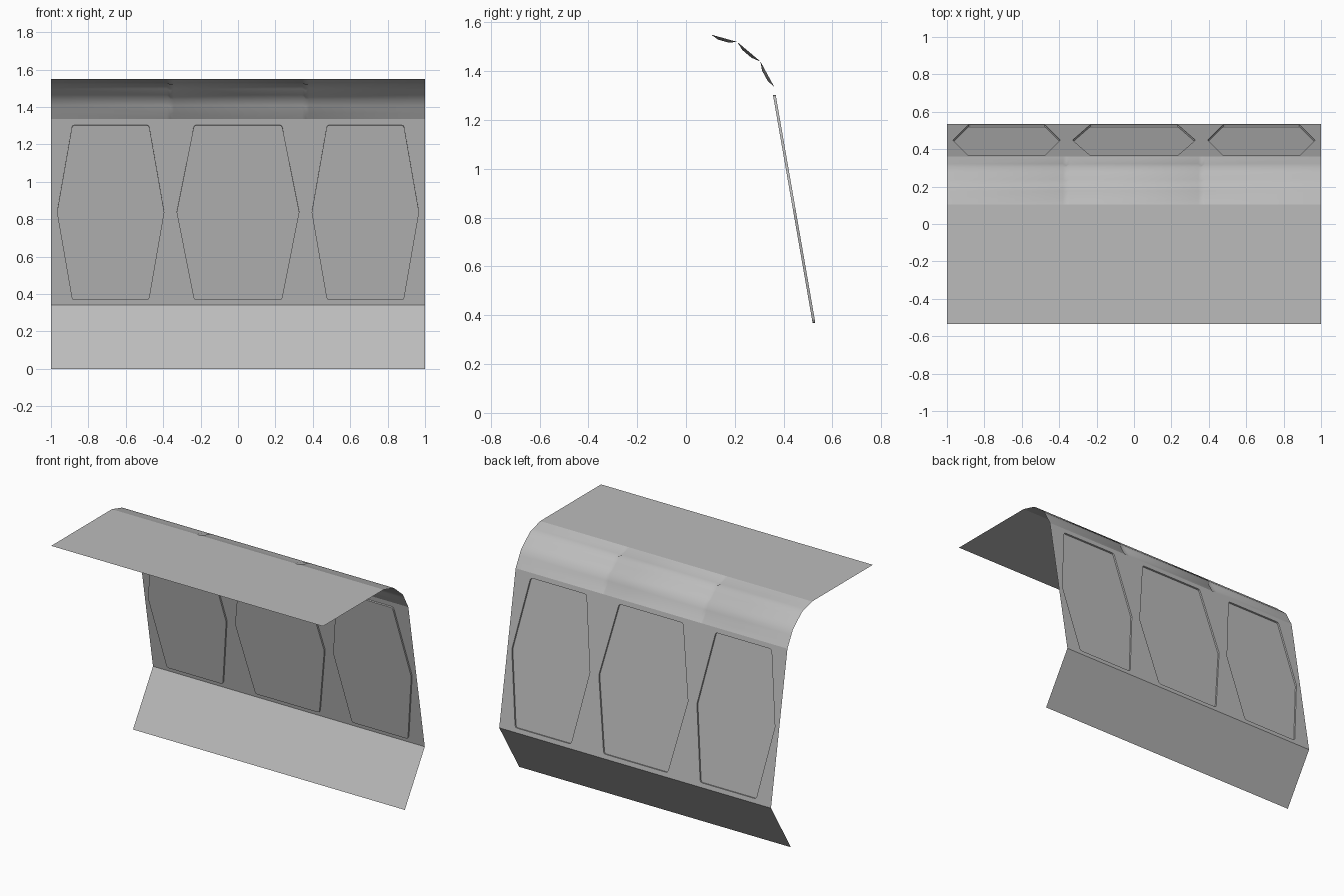
import bpy, bmesh
from mathutils import Vector

if "Cube" in bpy.data.objects:
    bpy.data.objects.remove(bpy.data.objects["Cube"])

grey = bpy.data.materials.new("plain grey")
grey.diffuse_color = (0.5, 0.5, 0.5, 1)
grey.use_nodes = True
grey.node_tree.nodes["Principled BSDF"].inputs["Base Color"].default_value = grey.diffuse_color

# side profile (y, z), from the roof's front edge down to the skirt's bottom
ROOF_FRONT, ROOF_BACK = (-0.535, 1.55), (0.103, 1.55)
BENDS = [ROOF_BACK, (0.21, 1.52), (0.305, 1.44), (0.362, 1.335)]
WALL_TOP, WALL_FOOT = BENDS[-1], (0.535, 0.34)
SKIRT_FOOT = (0.325, 0.0)


def finish(bm, name, smooth=False):
    mesh = bpy.data.meshes.new(name)
    bm.to_mesh(mesh)
    bm.free()
    mesh.materials.append(grey)
    obj = bpy.data.objects.new(name, mesh)
    bpy.context.collection.objects.link(obj)
    for p in mesh.polygons:
        p.use_smooth = smooth


def sheet(name, a, b):
    """Flat sheet across the full width between two profile points."""
    bm = bmesh.new()
    pts = [(1, *a), (-1, *a), (-1, *b), (1, *b)]
    bm.faces.new([bm.verts.new(p) for p in pts])
    # make the outer side the front side
    bm.normal_update()
    f = bm.faces[:][0]
    if f.normal.dot(Vector((0, 1, 0.1 if name == "skirt" else 1))) < 0:
        f.normal_flip()
    finish(bm, name)


sheet("roof", ROOF_FRONT, ROOF_BACK)
sheet("skirt", WALL_FOOT, SKIRT_FOOT)

# curved shoulder: three bands with a shallow groove at each panel joint
bm = bmesh.new()
columns = [(-1, 0), (-0.38, 0), (-0.362, 0.012), (-0.344, 0),
           (0.344, 0), (0.362, 0.012), (0.38, 0), (1, 0)]
rows = []
for i, (a, b) in enumerate(zip(BENDS, BENDS[1:])):
    a, b = Vector(a), Vector(b)
    inward = Vector((b.y - a.y, a.x - b.x)).normalized()
    for t in (0, 0.3, 0.7):
        p = a.lerp(b, t)
        rows.append([bm.verts.new((x, *(p + inward * (dip if t else 0))))
                     for x, dip in columns])
rows.append([bm.verts.new((x, *BENDS[-1])) for x, _ in columns])
for r, s in zip(rows, rows[1:]):
    for j in range(len(columns) - 1):
        bm.faces.new((r[j], s[j], s[j + 1], r[j + 1]))
finish(bm, "curved_shoulder", smooth=True)

# wall with three six-sided recessed panels
top, foot = Vector((0, *WALL_TOP)), Vector((0, *WALL_FOOT))
up = (top - foot).normalized()
outward = up.cross(Vector((-1, 0, 0))).normalized()
if outward.y < 0:
    outward.negate()
height = (top - foot).length


def on_wall(x, s, depth=0):
    return Vector((x, 0, 0)) + foot + up * s - outward * depth


def panel_outline(cx, half, half_end):
    """Hexagon with clipped corners at its top and bottom ends."""
    lo, hi, mid, c = 0.03, height - 0.032, 0.5 * height, 0.014
    right = [(half_end - c, lo), (half_end - 0.003, lo + 0.003),
             (half_end + 0.003, lo + c), (half, mid),
             (half_end + 0.003, hi - c), (half_end - 0.003, hi - 0.003),
             (half_end - c, hi)]
    left = [(-x, s) for x, s in reversed(right)]
    return [(cx + x, s) for x, s in right + left]


wall, panels = bmesh.new(), bmesh.new()
loops = [[(-1, 0), (1, 0), (1, height), (-1, height)]]
for cx, half, half_end in ((-0.681, 0.287, 0.205), (0, 0.328, 0.235),
                           (0.681, 0.287, 0.205)):
    outline = panel_outline(cx, half, half_end)
    loops.append(outline)
    # recessed face and its rim
    outer = [panels.verts.new(on_wall(x, s)) for x, s in outline]
    inner = [panels.verts.new(on_wall(x, s, 0.011)) for x, s in outline]
    face = panels.faces.new(inner)
    face.normal_update()
    n = len(outline)
    rim = [panels.faces.new((outer[k], outer[(k + 1) % n],
                             inner[(k + 1) % n], inner[k])) for k in range(n)]
    if face.normal.dot(outward) < 0:
        for f in [face] + rim:
            f.normal_flip()
edges = []
for loop in loops:
    vs = [wall.verts.new(on_wall(x, s)) for x, s in loop]
    edges += [wall.edges.new((vs[k], vs[(k + 1) % len(vs)]))
              for k in range(len(vs))]
bmesh.ops.triangle_fill(wall, edges=edges, use_beauty=True, normal=outward)
wall.normal_update()
for f in wall.faces:
    if f.normal.dot(outward) < 0:
        f.normal_flip()
finish(wall, "wall")
finish(panels, "recessed_panels")
